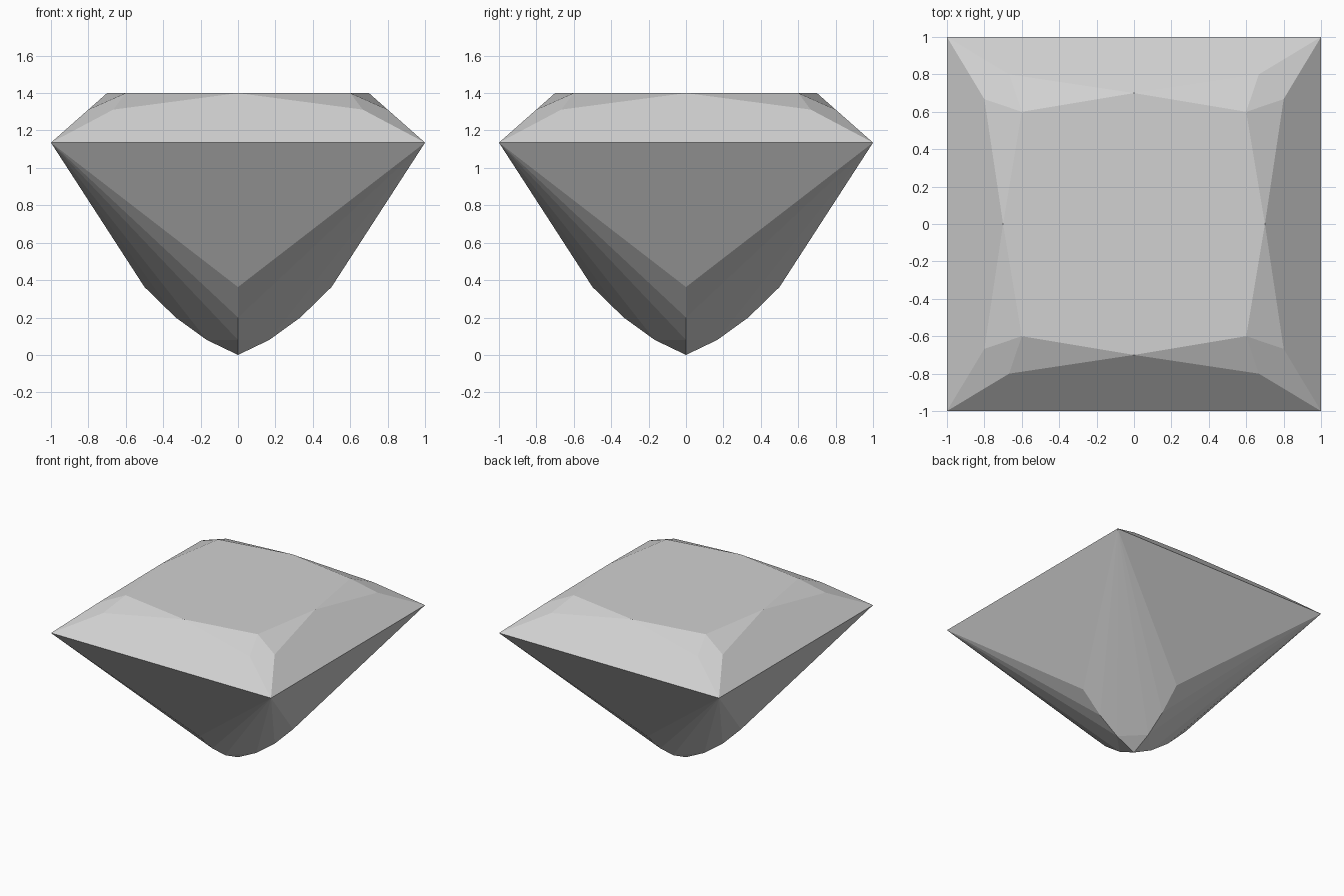
import bpy
import bmesh
from math import radians

cube = bpy.data.objects.get("Cube")
if cube:
    bpy.data.objects.remove(cube, do_unlink=True)

GIRDLE_Z, TABLE_Z = 1.135, 1.40
SHOULDER_Z = GIRDLE_Z + (TABLE_Z - GIRDLE_Z) * 2 / 3

# One material for the whole stone
stone = bpy.data.materials.new("pale_grey")
stone.use_nodes = True
stone.diffuse_color = (0.64, 0.64, 0.64, 1)
stone.node_tree.nodes["Principled BSDF"].inputs["Base Color"].default_value = stone.diffuse_color

# Facet corners of one quarter of the stone: (x, y, z)
quarter = [
    (1, 1, GIRDLE_Z),                                       # girdle corner
    (0.667, 0.8, SHOULDER_Z), (0.8, 0.667, SHOULDER_Z),     # crown shoulders
    (0.6, 0.6, TABLE_Z), (0.7, 0, TABLE_Z),                 # table edge
    (0.5, 0, 0.363), (0.333, 0, 0.20), (0.167, 0, 0.08),    # pavilion ridge
]

# Turn the quarter around the axis, add the pointed base, and wrap in facets
bm = bmesh.new()
bm.verts.new((0, 0, 0))
for x, y, z in quarter:
    for turn in range(4):
        bm.verts.new((x, y, z))
        x, y = -y, x
bmesh.ops.convex_hull(bm, input=bm.verts[:])

# Merge coplanar triangles into whole facets
bmesh.ops.dissolve_limit(bm, angle_limit=radians(0.8), verts=bm.verts[:], edges=bm.edges[:])
bmesh.ops.recalc_face_normals(bm, faces=bm.faces[:])

mesh = bpy.data.meshes.new("gemstone")
bm.to_mesh(mesh)
bm.free()
mesh.materials.append(stone)
gem = bpy.data.objects.new("gemstone", mesh)
bpy.context.collection.objects.link(gem)
